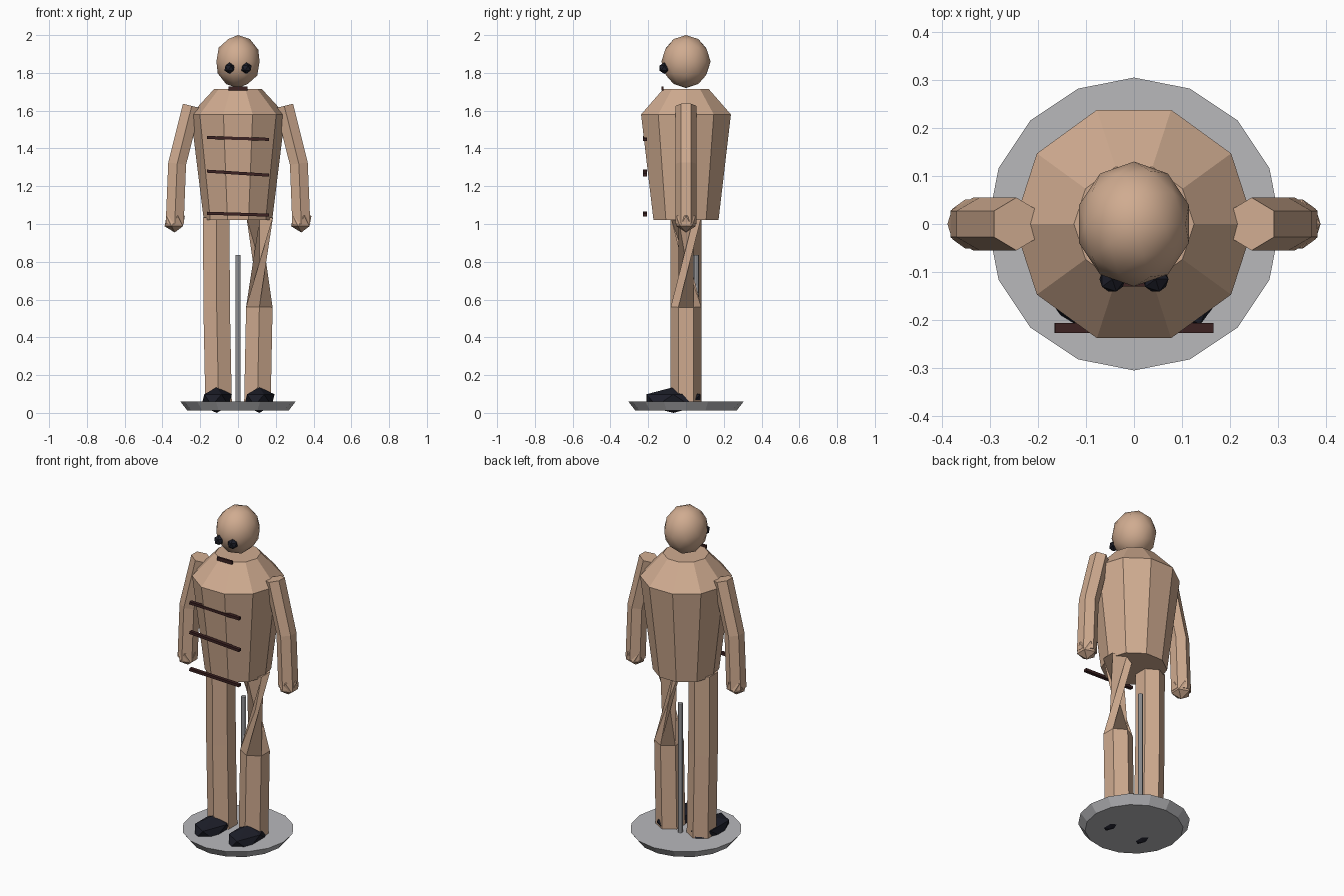
import bpy, bmesh, math
from mathutils import Vector, Matrix

if "Cube" in bpy.data.objects:
    bpy.data.objects.remove(bpy.data.objects["Cube"])


def material(name, rgb):
    m = bpy.data.materials.new(name)
    m.diffuse_color = (*rgb, 1)
    m.use_nodes = True
    m.node_tree.nodes["Principled BSDF"].inputs["Base Color"].default_value = m.diffuse_color
    return m


TAN = material("tan", (0.63, 0.41, 0.28))
NAVY = material("near_black", (0.012, 0.013, 0.022))
BROWN = material("dark_brown", (0.045, 0.016, 0.016))
GREY = material("stand_grey", (0.48, 0.48, 0.50))


def finish(name, bm, mat, smooth=False):
    bmesh.ops.recalc_face_normals(bm, faces=bm.faces)
    me = bpy.data.meshes.new(name)
    for f in bm.faces:
        f.smooth = smooth
    bm.to_mesh(me)
    bm.free()
    me.materials.append(mat)
    ob = bpy.data.objects.new(name, me)
    bpy.context.collection.objects.link(ob)
    return ob


def skin_rings(name, rings, mat):
    """Join equal rings of points into a capped tube."""
    bm = bmesh.new()
    vs = [[bm.verts.new(p) for p in ring] for ring in rings]
    n = len(vs[0])
    for a, b in zip(vs, vs[1:]):
        for i in range(n):
            j = (i + 1) % n
            bm.faces.new((a[i], a[j], b[j], b[i]))
    bm.faces.new(vs[0])
    bm.faces.new(vs[-1])
    return finish(name, bm, mat)


def lathe(name, profile, sides, mat, centre=(0, 0)):
    rings = [[(centre[0] + r * math.cos(math.tau * i / sides),
               centre[1] + r * math.sin(math.tau * i / sides), z)
              for i in range(sides)] for r, z in profile]
    return skin_rings(name, rings, mat)


def limb(name, path, radius, twists=(0, 0, 0)):
    """Six-sided tube along a path lying in the xz plane."""
    pts = [Vector(p) for p in path]
    u = Vector((0, 1, 0))
    rings = []
    for k, p in enumerate(pts):
        t = Vector()
        if k > 0:
            t += (p - pts[k - 1]).normalized()
        if k < len(pts) - 1:
            t += (pts[k + 1] - p).normalized()
        v = u.cross(t.normalized())
        angles = [math.radians(60 * i + twists[k]) for i in range(6)]
        rings.append([p + radius * (math.cos(a) * u + math.sin(a) * v) for a in angles])
    return skin_rings(name, rings, TAN)


def ball(name, centre, scale, mat, level=1, smooth=False):
    bm = bmesh.new()
    bmesh.ops.create_icosphere(bm, subdivisions=level, radius=1)
    bmesh.ops.transform(bm, verts=bm.verts,
                        matrix=Matrix.Translation(centre) @ Matrix.Diagonal((*scale, 1)))
    return finish(name, bm, mat, smooth)


def bar(name, centre, size, tilt=0):
    bm = bmesh.new()
    bmesh.ops.create_cube(bm, size=1)
    bmesh.ops.transform(bm, verts=bm.verts,
                        matrix=Matrix.Translation(centre) @ Matrix.Rotation(tilt, 4, 'Y')
                        @ Matrix.Diagonal((*size, 1)))
    return finish(name, bm, BROWN)


# Stand
lathe("stand_disc", [(0.268, 0.012), (0.305, 0.06)], 16, GREY)
lathe("stand_rod", [(0.014, 0.05), (0.014, 0.835)], 8, GREY, (0, 0.054))

# Torso and head
lathe("torso", [(0.181, 1.02), (0.25, 1.58), (0.125, 1.716)], 10, TAN)
ball("head", (0, 0, 1.86), (0.12, 0.13, 0.14), TAN, 2, True)

# Mouth and stitched chest seams
bar("mouth", (0, -0.124, 1.718), (0.10, 0.012, 0.02))
for i, (z, tilt) in enumerate([(1.453, 0.03), (1.269, 0.065), (1.052, 0.03)]):
    bar(f"chest_seam_{i + 1}", (0, -0.217, z), (0.33, 0.021, 0.016), tilt)

# Paired parts; the left thigh is wrung like twisted cloth
for side, s in (("right", -1), ("left", 1)):
    ball(f"{side}_eye", (s * 0.045, -0.115, 1.825), (0.03, 0.03, 0.03), NAVY)
    limb(f"{side}_arm", [(s * 0.245, 0, 1.625), (s * 0.322, 0, 1.32), (s * 0.335, 0, 1.0)], 0.055)
    ball(f"{side}_hand", (s * 0.335, 0, 1.015), (0.06, 0.06, 0.06), TAN)
    limb(f"{side}_leg", [(s * 0.115, 0, 1.035), (s * 0.113, 0, 0.56), (s * 0.103, 0, 0.06)], 0.081,
         (120 if s > 0 else 0, 0, 0))
    ball(f"{side}_shoe", (s * 0.113, -0.067, 0.068), (0.09, 0.168, 0.068), NAVY)
